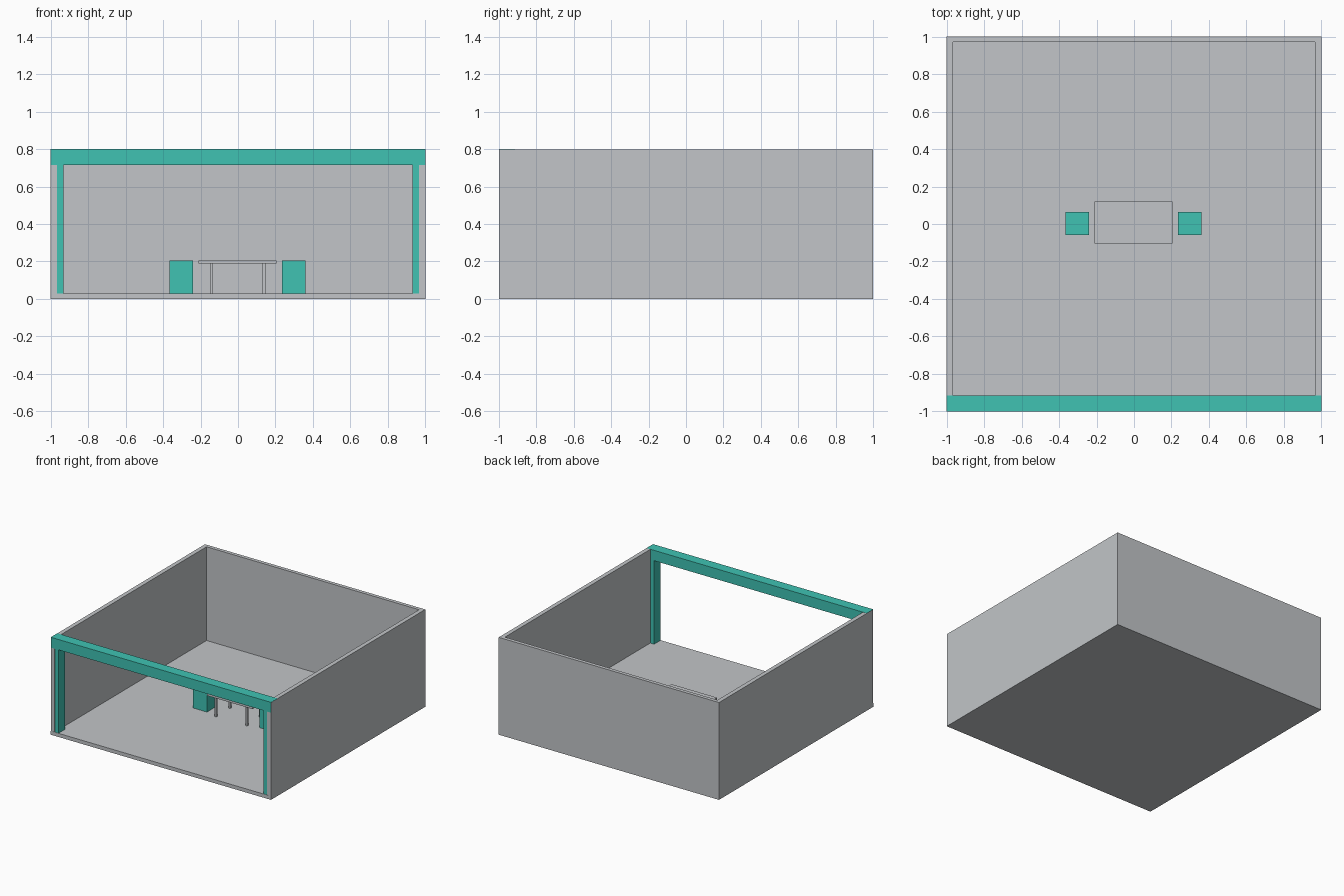
import bpy

if "Cube" in bpy.data.objects:
    bpy.data.objects.remove(bpy.data.objects["Cube"])


def material(name, rgb):
    m = bpy.data.materials.new(name)
    m.diffuse_color = (*rgb, 1.0)
    m.use_nodes = True
    m.node_tree.nodes["Principled BSDF"].inputs["Base Color"].default_value = m.diffuse_color
    return m


GREY = material("light grey", (0.54, 0.56, 0.58))
TEAL = material("teal", (0.05, 0.54, 0.45))


def box(name, lo, hi, mat):
    """Axis-aligned box between two opposite corners."""
    bpy.ops.mesh.primitive_cube_add(size=1)
    ob = bpy.context.object
    ob.name = name
    ob.location = [(a + b) / 2 for a, b in zip(lo, hi)]
    ob.scale = [b - a for a, b in zip(lo, hi)]
    bpy.ops.object.transform_apply(location=True, rotation=False, scale=True)
    ob.data.materials.append(mat)
    return ob


FLOOR = 0.03
TOP = 0.8

# Open room: floor, back wall and two side walls
box("floor", (-1, -1, 0), (1, 1, FLOOR), GREY)
box("back_wall", (-0.965, 0.97, FLOOR), (0.965, 1, TOP - 0.001), GREY)
for side, s in (("left", -1), ("right", 1)):
    xs = sorted((s * 0.965, s * 1.0))
    box(side + "_wall", (xs[0], -0.999, FLOOR), (xs[1], 1, TOP - 0.001), GREY)
    # Front post standing against the wall's inner face
    xs = sorted((s * 0.93, s * 0.966))
    box(side + "_post", (xs[0], -0.998, FLOOR), (xs[1], -0.915, 0.716), TEAL)

# Front beam across the opening
box("front_beam", (-0.9995, -1, 0.715), (0.9995, -0.915, TOP), TEAL)

# Table with four square legs
CX, CY = -0.0025, 0.0075
box("table_top", (CX - 0.207, CY - 0.112, 0.19), (CX + 0.207, CY + 0.112, 0.206), GREY)
for i, sx in enumerate((-1, 1)):
    for j, sy in enumerate((-1, 1)):
        x, y = CX + sx * 0.14, CY + sy * 0.09
        box(f"table_leg_{i}{j}", (x - 0.008, y - 0.008, FLOOR),
            (x + 0.008, y + 0.008, 0.19), GREY)

# Block stools at both ends of the table
for side, s in (("left", -1), ("right", 1)):
    x = CX + s * 0.3
    box(side + "_stool", (x - 0.0625, -0.06, FLOOR), (x + 0.0625, 0.065, 0.205), TEAL)
